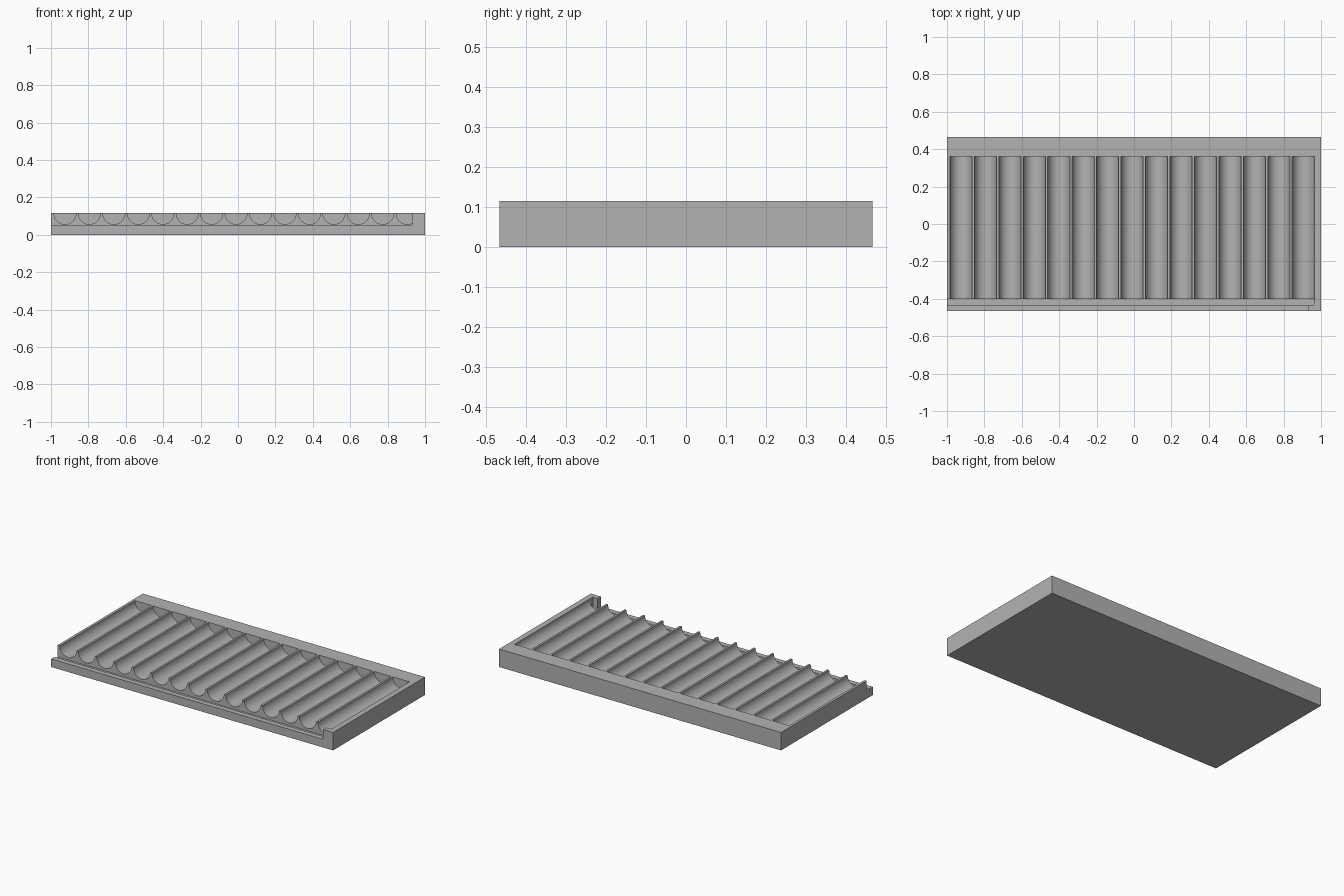
import bpy, math

cube = bpy.data.objects.get("Cube")
if cube:
    bpy.data.objects.remove(cube, do_unlink=True)

W, D, H = 1.0, 0.465, 0.115           # half width, half depth, height
GROOVES, PITCH, FIRST, RADIUS = 15, 0.1307, -0.925, 0.059
OVER = 0.1                            # cutter overshoot

grey = bpy.data.materials.new("plain_grey")
grey.use_nodes = True
grey.diffuse_color = (0.45, 0.45, 0.45, 1)
grey.node_tree.nodes["Principled BSDF"].inputs["Base Color"].default_value = grey.diffuse_color


def box(name, x, y, z):
    """Box spanning the given (min, max) ranges."""
    bpy.ops.mesh.primitive_cube_add(size=1, location=[sum(r) / 2 for r in (x, y, z)])
    ob = bpy.context.object
    ob.name = name
    ob.scale = [r[1] - r[0] for r in (x, y, z)]
    bpy.ops.object.transform_apply(location=True, rotation=True, scale=True)
    ob.data.materials.append(grey)
    return ob


def carve(body, cutter):
    """Subtract the cutter from the body and discard it."""
    cutter.hide_render = True
    mod = body.modifiers.new("carve", 'BOOLEAN')
    mod.operation = 'DIFFERENCE'
    mod.solver = 'EXACT'
    mod.object = cutter
    bpy.context.view_layer.objects.active = body
    bpy.ops.object.modifier_apply(modifier=mod.name)
    bpy.data.objects.remove(cutter, do_unlink=True)


# Solid tray block
tray = box("grooved_tray", (-W, W), (-D, D), (0, H))

# Row of half-round grooves, closed at the back
back, front = 0.36, -0.415
for i in range(GROOVES):
    bpy.ops.mesh.primitive_cylinder_add(
        vertices=48, radius=RADIUS, depth=back - front,
        location=(FIRST + i * PITCH, (back + front) / 2, H),
        rotation=(math.pi / 2, 0, 0))
    groove = bpy.context.object
    groove.data.materials.append(grey)
    carve(tray, groove)

# Deep channel across the groove mouths, open at the right end
carve(tray, box("channel_cutter", (-W - OVER, 0.963), (-0.432, -0.4), (0.04, H + OVER)))

# Lowered front rail, leaving a small lip at the left end
carve(tray, box("rail_cutter", (-W - OVER, 0.93), (-D - OVER, -0.43), (0.052, H + OVER)))

# Smooth groove walls with crisp edges
bpy.ops.object.select_all(action='DESELECT')
tray.select_set(True)
bpy.context.view_layer.objects.active = tray
bpy.ops.object.shade_smooth_by_angle(angle=math.radians(30))
